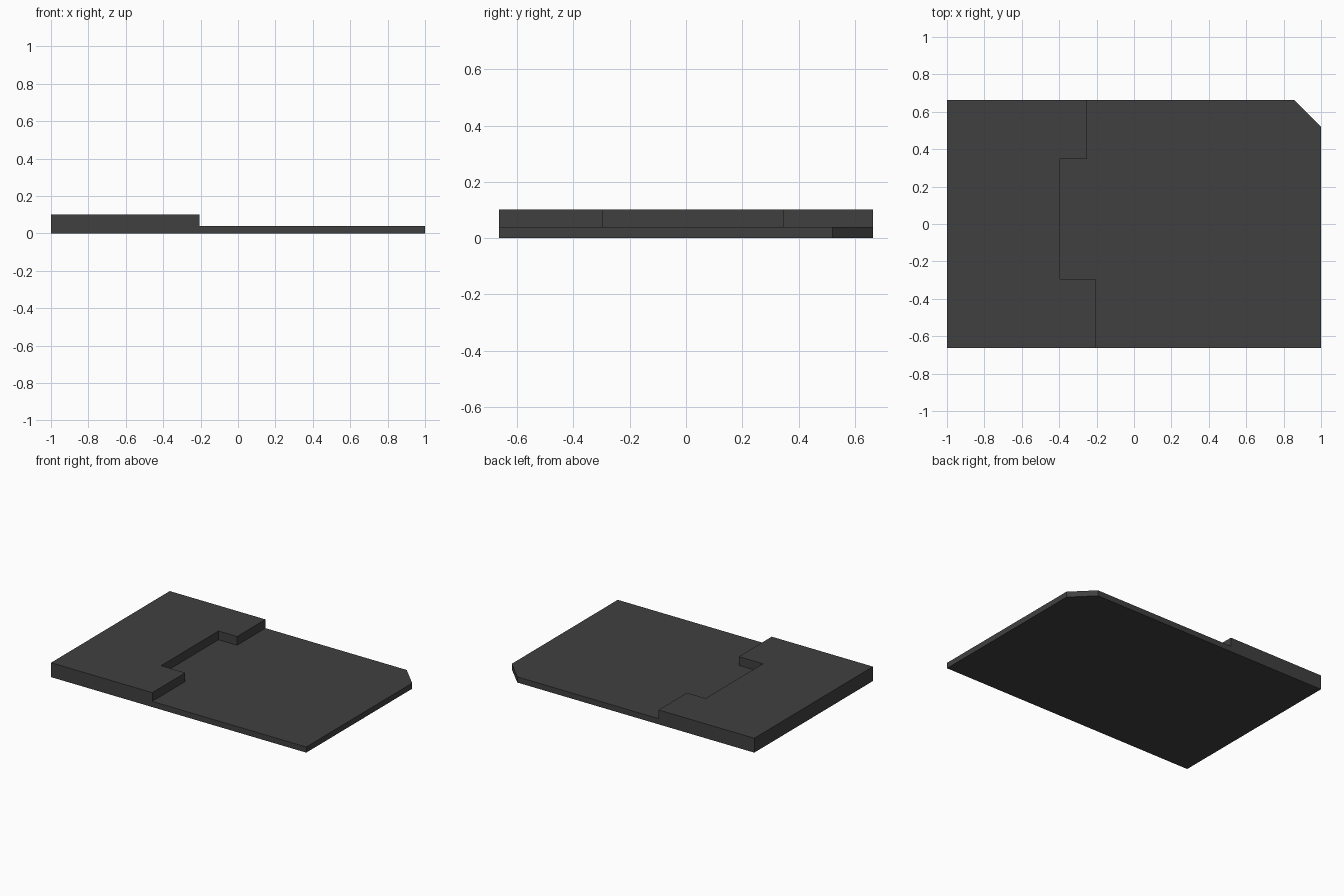
import bpy, bmesh
from mathutils import Vector

if "Cube" in bpy.data.objects:
    bpy.data.objects.remove(bpy.data.objects["Cube"])

X, Y = 1.0, 0.664
LOW, HIGH = 0.04, 0.102

# stepped seam between the thick and thin areas, front to back
seam = [(-0.207, -Y), (-0.207, -0.295), (-0.396, -0.295),
        (-0.396, 0.347), (-0.25, 0.347), (-0.25, Y)]
thick_corners = [(-X, Y), (-X, -Y)]
thin_corners = [(0.857, Y), (X, 0.521), (X, -Y)]   # includes the cut corner

bm = bmesh.new()


def points(coords):
    return [bm.verts.new((x, y, 0)) for x, y in coords]


def raise_faces(faces, height, keep):
    out = bmesh.ops.extrude_face_region(bm, geom=faces, use_keep_orig=keep)["geom"]
    verts = [g for g in out if isinstance(g, bmesh.types.BMVert)]
    bmesh.ops.translate(bm, verts=verts, vec=Vector((0, 0, height)))


# flat plate, then the thick area raised above it
s = points(seam)
thick = bm.faces.new(s + points(thick_corners))
thin = bm.faces.new(list(reversed(s)) + list(reversed(points(thin_corners))))
raise_faces([thick, thin], LOW, True)
top = [f for f in bm.faces if all(v.co.z > LOW / 2 for v in f.verts)
       and f.calc_center_median().x < -0.3]
raise_faces(top, HIGH - LOW, False)

# merge flush walls and the underside into single faces
bmesh.ops.recalc_face_normals(bm, faces=bm.faces[:])
bmesh.ops.dissolve_limit(bm, angle_limit=0.01, verts=bm.verts[:], edges=bm.edges[:])
bmesh.ops.recalc_face_normals(bm, faces=bm.faces[:])

mesh = bpy.data.meshes.new("stepped_plate")
bm.to_mesh(mesh)
bm.free()

dark_grey = bpy.data.materials.new("dark grey")
dark_grey.diffuse_color = (0.051, 0.051, 0.051, 1)
dark_grey.use_nodes = True
dark_grey.node_tree.nodes["Principled BSDF"].inputs["Base Color"].default_value = dark_grey.diffuse_color
mesh.materials.append(dark_grey)
plate = bpy.data.objects.new("stepped_plate", mesh)
bpy.context.collection.objects.link(plate)
